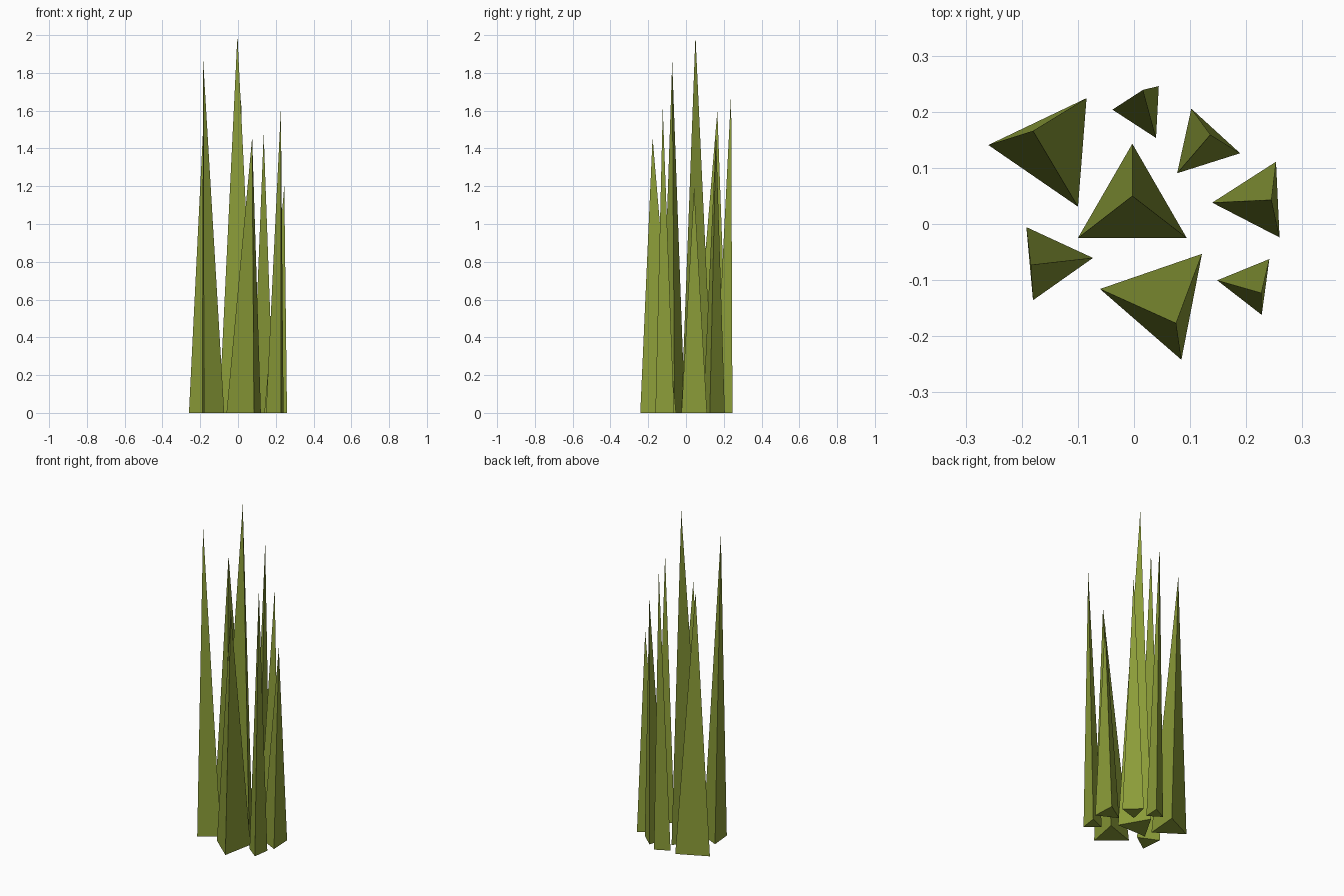
import bpy
from math import cos, sin, radians

if "Cube" in bpy.data.objects:
    bpy.data.objects.remove(bpy.data.objects["Cube"])

# One grass-green colour
green = bpy.data.materials.new("grass_green")
green.diffuse_color = (0.26, 0.335, 0.04, 1)
green.use_nodes = True
green.node_tree.nodes["Principled BSDF"].inputs["Base Color"].default_value = green.diffuse_color


def blade(name, cx, cy, radius, angle, tip_x, tip_y, height):
    """Leaning three-sided spike with an equilateral base on the ground."""
    verts = [(cx + radius * cos(radians(angle + 120 * i)),
              cy + radius * sin(radians(angle + 120 * i)), 0) for i in range(3)]
    verts.append((tip_x, tip_y, height))
    faces = [(2, 1, 0)] + [(i, (i + 1) % 3, 3) for i in range(3)]
    mesh = bpy.data.meshes.new(name)
    mesh.from_pydata(verts, [], faces)
    mesh.materials.append(green)
    obj = bpy.data.objects.new(name, mesh)
    bpy.context.collection.objects.link(obj)


# Central tall blade and the ring around it
blade("centre_blade", -0.003, 0.031, 0.112, 90, -0.003, 0.05, 2.0)
blade("back_left_blade", -0.148, 0.132, 0.112, 55.5, -0.180, 0.166, 1.60)
blade("back_blade", 0.015, 0.201, 0.0535, 57, 0.016, 0.239, 1.70)
blade("back_right_blade", 0.1227, 0.1407, 0.068, -12.4, 0.136, 0.159, 1.48)
blade("right_blade", 0.2173, 0.0417, 0.078, 62.7, 0.245, 0.043, 1.20)
blade("front_right_blade", 0.2057, -0.1083, 0.058, 52.2, 0.227, -0.123, 1.61)
blade("front_blade", 0.0483, -0.137, 0.111, 49, 0.075, -0.177, 1.46)
blade("front_left_blade", -0.1483, -0.0673, 0.0755, 5.2, -0.184, -0.073, 1.86)
